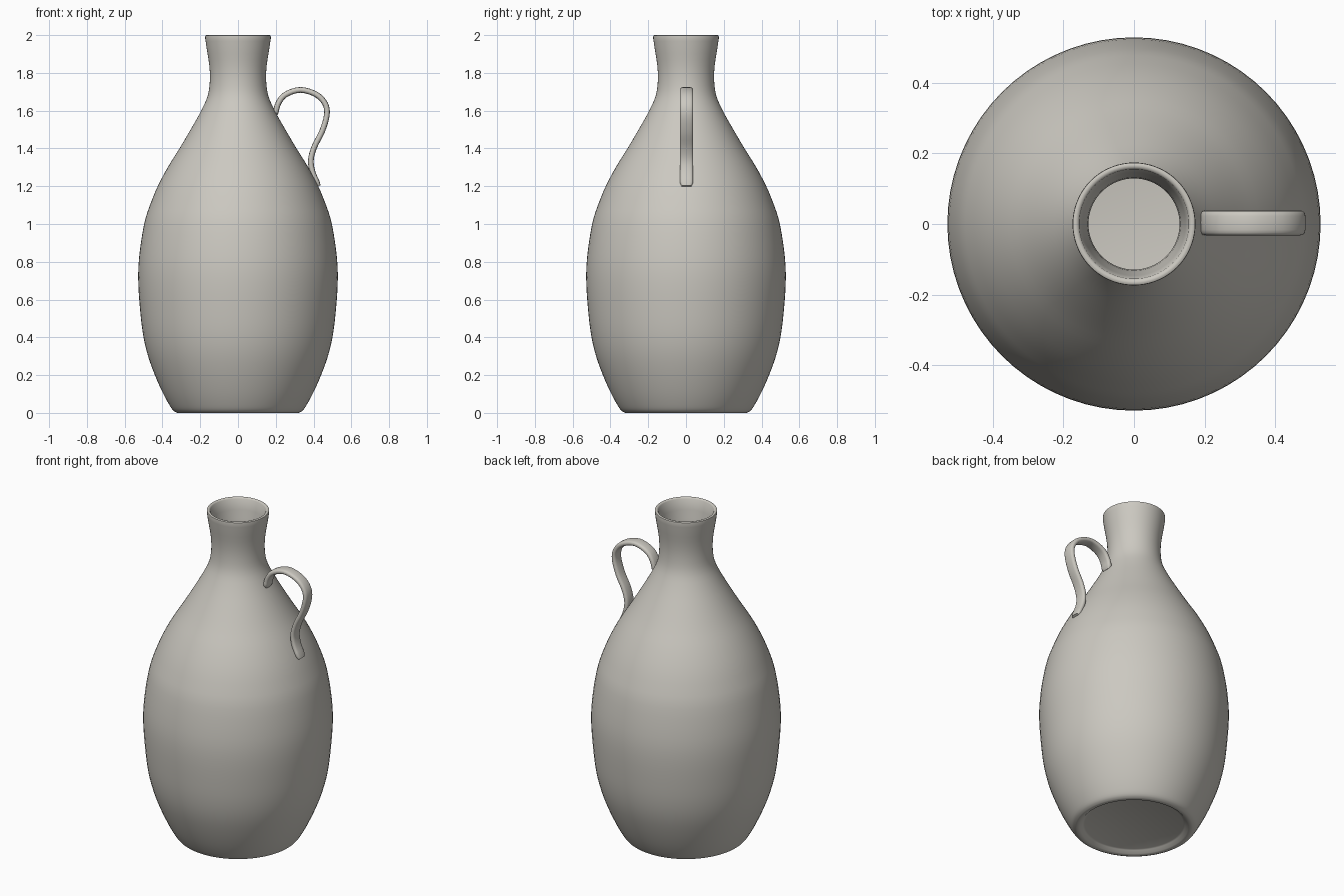
import bpy, bmesh, math
from mathutils import Vector

if "Cube" in bpy.data.objects:
    bpy.data.objects.remove(bpy.data.objects["Cube"])

clay = bpy.data.materials.new("warm grey clay")
clay.diffuse_color = (0.60, 0.58, 0.53, 1)
clay.use_nodes = True
clay.node_tree.nodes["Principled BSDF"].inputs["Base Color"].default_value = clay.diffuse_color


def smooth_path(pts, steps):
    """Catmull-Rom curve through 2D points."""
    p = [Vector(q) for q in pts]
    p = [2 * p[0] - p[1]] + p + [2 * p[-1] - p[-2]]
    out = []
    for a, b, c, d in zip(p, p[1:], p[2:], p[3:]):
        for i in range(steps):
            t = i / steps
            out.append(0.5 * (2 * b + (c - a) * t + (2 * a - 5 * b + 4 * c - d) * t * t
                              + (3 * b - a - 3 * c + d) * t ** 3))
    return out + [p[-2]]


def skin(name, rings, angle):
    """Join equal-sized rings of points into a capped, smooth surface."""
    bm = bmesh.new()
    rows = [[bm.verts.new(v) for v in r] for r in rings]
    n = len(rows[0])
    for a, b in zip(rows, rows[1:]):
        for i in range(n):
            j = (i + 1) % n
            bm.faces.new((a[i], a[j], b[j], b[i]))
    bm.faces.new(rows[0][::-1])
    bm.faces.new(rows[-1])
    bmesh.ops.recalc_face_normals(bm, faces=bm.faces)
    mesh = bpy.data.meshes.new(name)
    bm.to_mesh(mesh)
    bm.free()
    mesh.materials.append(clay)
    obj = bpy.data.objects.new(name, mesh)
    bpy.context.collection.objects.link(obj)
    bpy.context.view_layer.objects.active = obj
    obj.select_set(True)
    bpy.ops.object.shade_smooth_by_angle(angle=math.radians(angle))
    obj.select_set(False)


# Bottle body: recessed foot, outer wall, lip, inner wall down to the floor
foot = [(0.275, 0.022), (0.285, 0.018), (0.30, 0.004)]
outer = [(0.32, 0.0), (0.342, 0.012), (0.365, 0.045), (0.40, 0.11), (0.44, 0.20), (0.476, 0.30),
         (0.50, 0.40), (0.516, 0.52), (0.528, 0.69), (0.523, 0.83), (0.497, 1.0),
         (0.466, 1.10), (0.425, 1.20), (0.372, 1.30), (0.31, 1.40), (0.245, 1.51),
         (0.195, 1.60), (0.160, 1.68), (0.149, 1.76), (0.152, 1.84), (0.166, 1.93), (0.174, 1.985)]
lip = [(0.173, 1.997), (0.168, 2.0), (0.160, 1.999), (0.155, 1.993)]
inner = [(r - 0.02, z) for r, z in outer[:3:-1] if z < 1.95]
floor = [(0.34, 0.06), (0.28, 0.04)]
profile = foot + smooth_path(outer, 3) + lip + smooth_path(inner, 2) + floor
SEG = 72
skin("bottle_body", [[(r * math.cos(math.tau * i / SEG), r * math.sin(math.tau * i / SEG), z)
                      for i in range(SEG)] for r, z in profile], 50)

# Handle: flat rounded strap swept along an S-shaped path
path = smooth_path([(0.198, 1.58), (0.212, 1.636), (0.25, 1.684), (0.33, 1.71), (0.415, 1.685),
                    (0.462, 1.635), (0.47, 1.575), (0.445, 1.49), (0.405, 1.41),
                    (0.386, 1.34), (0.395, 1.275), (0.427, 1.20)], 4)
rings = []
for k, p in enumerate(path):
    t = (path[min(k + 1, len(path) - 1)] - path[max(k - 1, 0)]).normalized()
    side = Vector((-t.y, t.x))
    s = 0.75 if k in (0, len(path) - 1) else 1.0
    ring = []
    for i in range(16):
        c, d = math.cos(math.tau * i / 16), math.sin(math.tau * i / 16)
        w = s * 0.035 * math.copysign(abs(c) ** 0.6, c)
        h = s * 0.015 * math.copysign(abs(d) ** 0.7, d)
        ring.append((p.x + side.x * h, 0.003 + w, p.y + side.y * h))
    rings.append(ring)
skin("handle", rings, 60)
